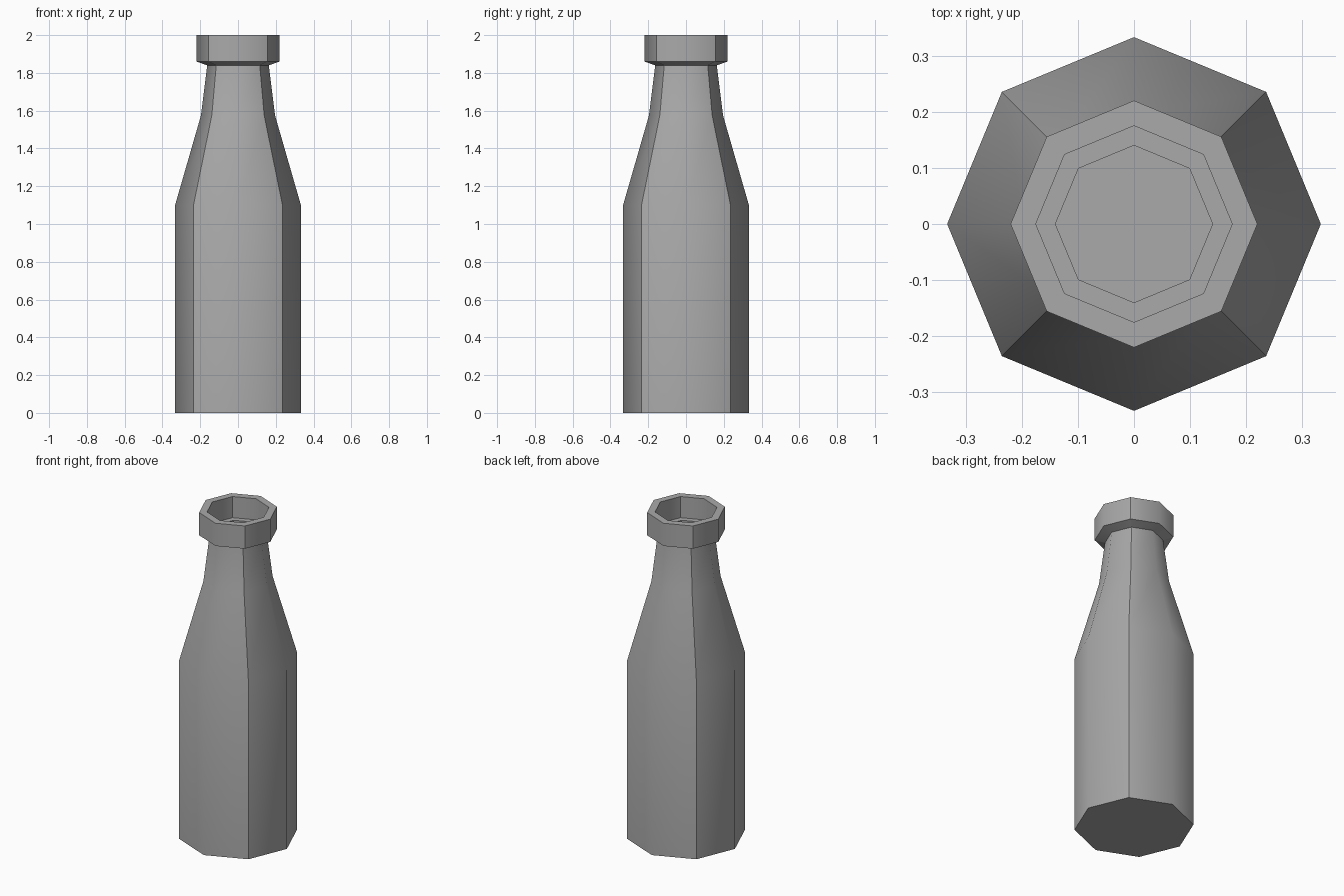
import bpy, bmesh
from math import cos, sin, pi, radians

cube = bpy.data.objects.get("Cube")
if cube:
    bpy.data.objects.remove(cube, do_unlink=True)

SIDES = 8

# Grey glass colour
grey = bpy.data.materials.new("grey")
grey.use_nodes = True
colour = (0.4, 0.4, 0.4, 1)
grey.diffuse_color = colour
grey.node_tree.nodes["Principled BSDF"].inputs["Base Color"].default_value = colour

# Wall section (radius, height): outside from the base up, then down the inside
outside = [(0.333, 0), (0.333, 1.1), (0.196, 1.575), (0.163, 1.84), (0.22, 1.86), (0.22, 2)]
inside = [(0.175, 2), (0.175, 1.87), (0.14, 1.87), (0.163, 1.56), (0.29, 1.09), (0.29, 0.04)]

bm = bmesh.new()
rings = []
for r, z in outside + inside:
    rings.append([bm.verts.new((r * cos(2 * pi * i / SIDES), r * sin(2 * pi * i / SIDES), z))
                  for i in range(SIDES)])
for low, high in zip(rings, rings[1:]):
    for i in range(SIDES):
        j = (i + 1) % SIDES
        bm.faces.new((low[i], low[j], high[j], high[i]))

# Underside and inner floor
bm.faces.new(rings[0])
bm.faces.new(rings[-1])
bmesh.ops.recalc_face_normals(bm, faces=bm.faces)

# Smooth pairs of sides, with creases on the diagonals and at the rims
for face in bm.faces:
    face.smooth = True
for edge in bm.edges:
    a, b = (v.co for v in edge.verts)
    along_wall = abs(a.x * b.y - a.y * b.x) < 1e-5
    if along_wall:
        on_diagonal = abs(abs(a.x) - abs(a.y)) < 1e-4
        edge.smooth = not on_diagonal
    else:
        edge.smooth = edge.calc_face_angle(0) < radians(45)

mesh = bpy.data.meshes.new("bottle")
bm.to_mesh(mesh)
bm.free()
mesh.materials.append(grey)
bpy.context.collection.objects.link(bpy.data.objects.new("bottle", mesh))
